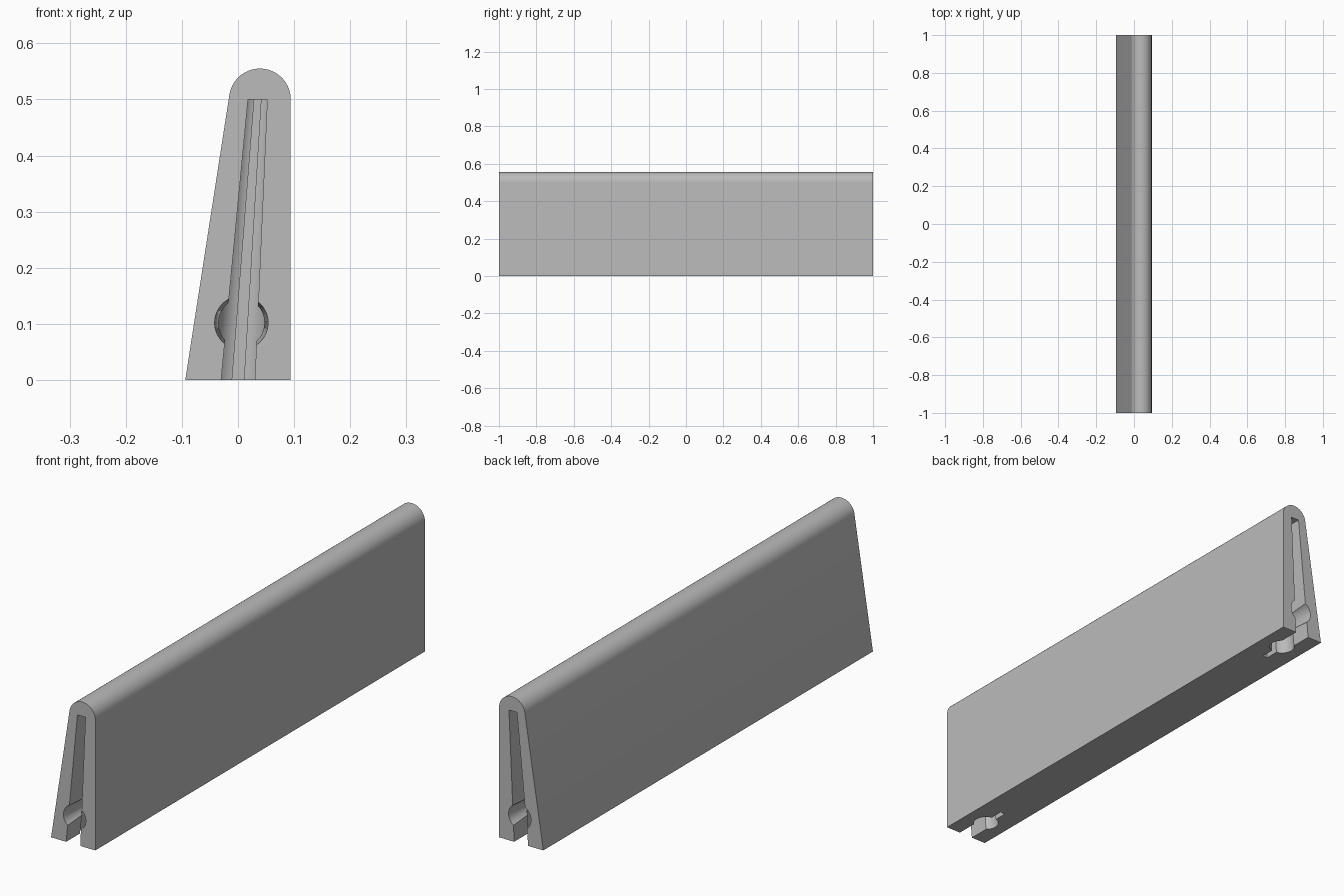
import bpy
import bmesh
from math import cos, sin, radians, tau

cube = bpy.data.objects.get("Cube")
if cube:
    bpy.data.objects.remove(cube, do_unlink=True)

grey = bpy.data.materials.new("plain_grey")
grey.use_nodes = True
COLOUR = (0.5, 0.5, 0.5, 1)
grey.diffuse_color = COLOUR
grey.node_tree.nodes["Principled BSDF"].inputs["Base Color"].default_value = COLOUR


def loft(name, first, last):
    """Solid between two matching rings of points."""
    bm = bmesh.new()
    a = [bm.verts.new(p) for p in first]
    b = [bm.verts.new(p) for p in last]
    bm.faces.new(a)
    bm.faces.new(b)
    for i in range(len(a)):
        j = (i + 1) % len(a)
        bm.faces.new((a[i], a[j], b[j], b[i]))
    bmesh.ops.recalc_face_normals(bm, faces=bm.faces[:])
    mesh = bpy.data.meshes.new(name)
    bm.to_mesh(mesh)
    bm.free()
    mesh.materials.append(grey)
    ob = bpy.data.objects.new(name, mesh)
    bpy.context.collection.objects.link(ob)
    return ob


def circle(radius, count=48):
    return [(radius * cos(tau * i / count), radius * sin(tau * i / count)) for i in range(count)]


def rectangle(half_width, y0, y1):
    return [(-half_width, y0), (half_width, y0), (half_width, y1), (-half_width, y1)]


# Tapered panel with a rounded top edge
profile = [(-0.094, 0), (0.094, 0)]
for i in range(33):
    t = radians(171 * i / 32)
    profile.append((0.039 + 0.055 * cos(t), 0.5 + 0.055 * sin(t)))
panel = loft("panel", [(x, -1, z) for x, z in profile], [(x, 1, z) for x, z in profile])

# Leaning, tapering pockets in each end
Z0, Z1 = -0.05, 0.5


def leaning(name, outline, y_mid, taper_y):
    """Cutter whose section shrinks upward while its axis leans to +x."""
    def ring(z):
        s = 1 - 0.86 * z
        sy = s if taper_y else 1
        return [(0.07 * z + x * s, y_mid + y * sy, z) for x, y in outline]
    return loft(name, ring(Z0), ring(Z1))


cutters = []
for end, side in (("front", -1), ("back", 1)):
    inward = -side
    cutters += [
        leaning(end + "_slot_cutter", rectangle(0.03, -0.05 * inward, 0.12 * inward), side, False),
        leaning(end + "_slit_cutter", rectangle(0.0105, 0.1 * inward, 0.22 * inward), side, False),
        leaning(end + "_socket_cutter", circle(0.047), side * 0.88, True),
        # Round mouth across the slot
        loft(end + "_mouth_cutter",
             [(0.006 + x, side * 1.02, 0.102 + z) for x, z in circle(0.049)],
             [(0.006 + x, side * 0.88, 0.102 + z) for x, z in circle(0.04)]),
    ]

for cutter in cutters:
    cutter.hide_render = True
    cutter.hide_viewport = True
    mod = panel.modifiers.new(cutter.name, "BOOLEAN")
    mod.operation = "DIFFERENCE"
    mod.solver = "EXACT"
    mod.object = cutter

# Apply the cuts, then shade smooth with sharp edges kept
bpy.context.view_layer.update()
bpy.context.view_layer.objects.active = panel
panel.select_set(True)
for mod in list(panel.modifiers):
    bpy.ops.object.modifier_apply(modifier=mod.name)
for cutter in cutters:
    bpy.data.objects.remove(cutter, do_unlink=True)
bpy.ops.object.shade_smooth_by_angle(angle=radians(30))
